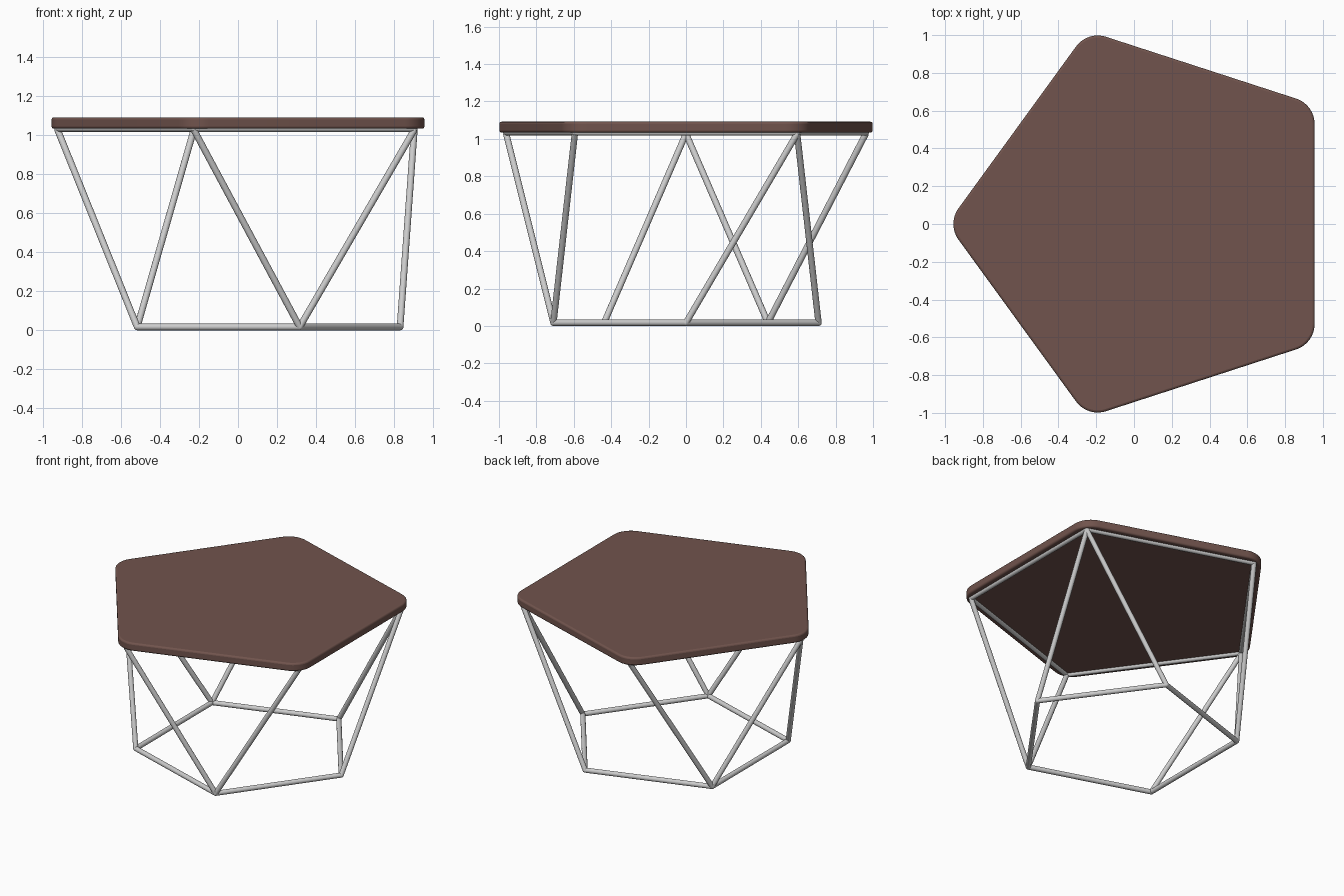
import bpy, bmesh
from math import radians, cos, sin
from mathutils import Vector

if "Cube" in bpy.data.objects:
    bpy.data.objects.remove(bpy.data.objects["Cube"])

CX = 0.086      # pentagon centre in x
ROD = 0.017     # tube radius

wood = bpy.data.materials.new("brown_wood")
wood.diffuse_color = (0.165, 0.088, 0.074, 1)
wood.use_nodes = True
wood.node_tree.nodes["Principled BSDF"].inputs["Base Color"].default_value = wood.diffuse_color


def ring_point(radius, deg, z):
    a = radians(deg)
    return Vector((CX + radius * cos(a), radius * sin(a), z))


def finish(name, bm, angle=35):
    mesh = bpy.data.meshes.new(name)
    bm.to_mesh(mesh)
    bm.free()
    ob = bpy.data.objects.new(name, mesh)
    bpy.context.collection.objects.link(ob)
    bpy.ops.object.select_all(action='DESELECT')
    ob.select_set(True)
    bpy.context.view_layer.objects.active = ob
    bpy.ops.object.shade_smooth_by_angle(angle=radians(angle))
    return ob


def rod(bm, p, q):
    # Tube between two points
    d = q - p
    res = bmesh.ops.create_cone(bm, cap_ends=True, segments=20, radius1=ROD, radius2=ROD, depth=d.length)
    bmesh.ops.rotate(bm, verts=res['verts'], matrix=Vector((0, 0, 1)).rotation_difference(d).to_matrix())
    bmesh.ops.translate(bm, verts=res['verts'], vec=(p + q) / 2)


def frame_ring(name, pts):
    # Closed pentagonal tube with rounded corners
    bm = bmesh.new()
    for i, p in enumerate(pts):
        rod(bm, p, pts[(i + 1) % len(pts)])
        res = bmesh.ops.create_uvsphere(bm, u_segments=20, v_segments=12, radius=ROD)
        bmesh.ops.translate(bm, verts=res['verts'], vec=p)
    finish(name, bm)


# Tabletop: pentagon with rounded corners and softened rims
bm = bmesh.new()
outline = []
for k in range(5):
    c = ring_point(0.90, 36 + 72 * k, 1.034)
    for s in range(13):
        a = radians(72 * k + 72 * s / 12)
        outline.append(bm.verts.new(c + 0.142 * Vector((cos(a), sin(a), 0))))
face = bm.faces.new(outline)
ext = bmesh.ops.extrude_face_region(bm, geom=[face])
bmesh.ops.translate(bm, verts=[v for v in ext['geom'] if isinstance(v, bmesh.types.BMVert)], vec=(0, 0, 0.058))
bmesh.ops.recalc_face_normals(bm, faces=bm.faces)
top = finish("tabletop", bm)
top.data.materials.append(wood)
bev = top.modifiers.new("rim", 'BEVEL')
bev.width, bev.segments, bev.limit_method = 0.012, 3, 'ANGLE'

# Upper and lower frame rings, turned 36 degrees from each other
upper = {d: ring_point(1.011, d, 1.034) for d in (36, 108, 180, -108, -36)}
lower = {d: ring_point(0.745, d, ROD) for d in (0, 72, 144, -144, -72)}
frame_ring("upper_ring", list(upper.values()))
frame_ring("lower_ring", list(lower.values()))

# Slanted legs (upper corner, lower corner)
legs = [(180, 144), (180, -144), (108, 144), (-108, -72), (36, 72), (36, 0), (-36, -72)]
for i, (u, l) in enumerate(legs):
    bm = bmesh.new()
    rod(bm, upper[u] + Vector((0, 0, -0.006)), lower[l])
    finish(f"leg_{i + 1}", bm)
